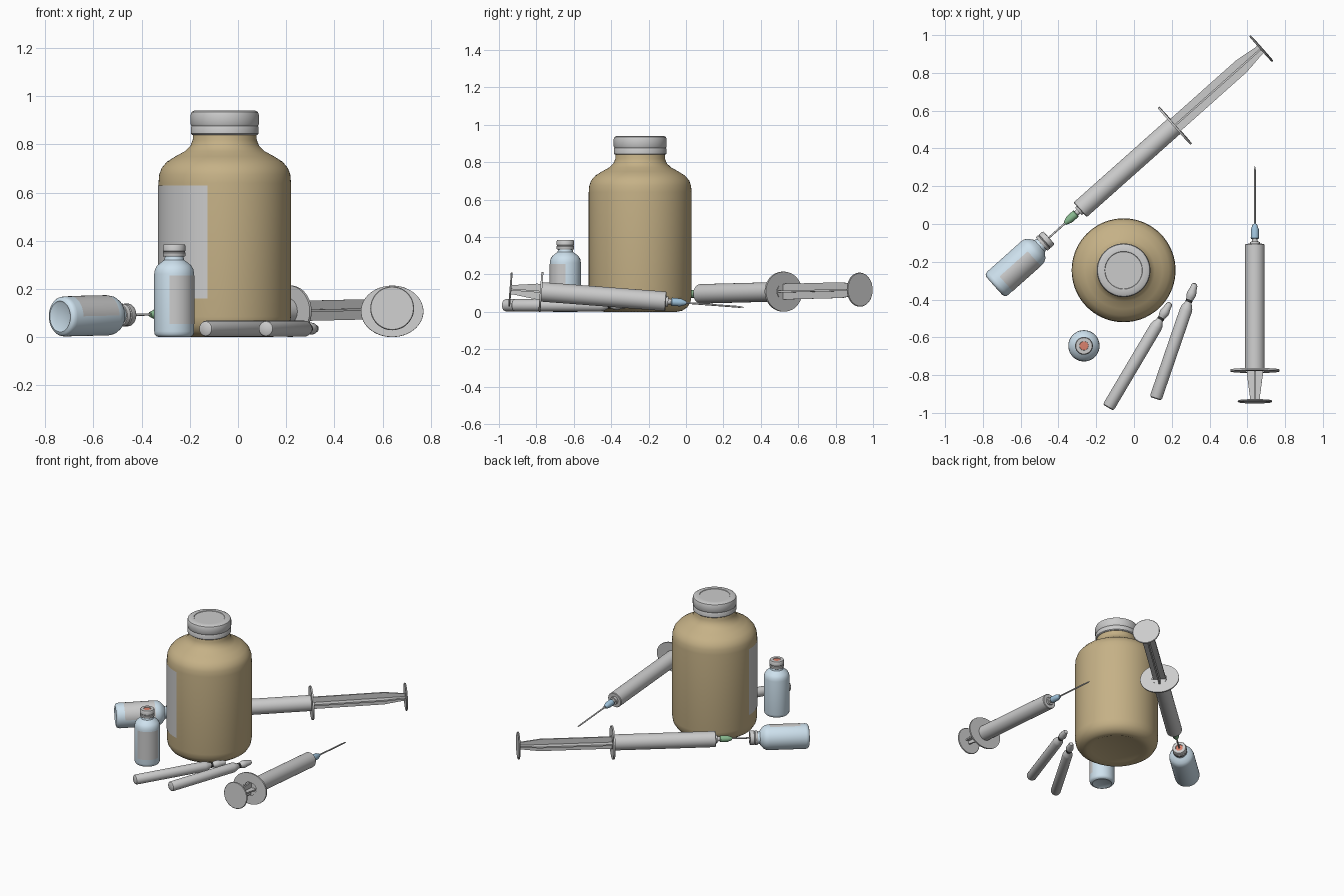
import bpy, bmesh, math
from mathutils import Matrix, Vector

if "Cube" in bpy.data.objects:
    bpy.data.objects.remove(bpy.data.objects["Cube"])


def material(name, rgb):
    m = bpy.data.materials.new(name)
    m.diffuse_color = (*rgb, 1)
    m.use_nodes = True
    m.node_tree.nodes["Principled BSDF"].inputs["Base Color"].default_value = m.diffuse_color
    return m


TAN = material("tan_glass", (0.56, 0.44, 0.24))
BLUE = material("pale_blue_glass", (0.62, 0.76, 0.86))
RED = material("red_rubber", (0.70, 0.22, 0.15))
GREEN = material("green_plastic", (0.25, 0.50, 0.28))
HUB_BLUE = material("blue_plastic", (0.35, 0.55, 0.72))
DARK = material("dark_band", (0.03, 0.03, 0.03))


def frame(origin, zdir, xdir=(1, 0, 0)):
    """Matrix with local z along zdir and local x close to xdir."""
    z = Vector(zdir).normalized()
    x = Vector(xdir)
    x = (x - z * x.dot(z)).normalized()
    m = Matrix((x, z.cross(x), z)).transposed().to_4x4()
    m.translation = Vector(origin)
    return m


def finish(name, bm, M, mat=None):
    me = bpy.data.meshes.new(name)
    bm.to_mesh(me)
    bm.free()
    ob = bpy.data.objects.new(name, me)
    bpy.context.collection.objects.link(ob)
    ob.matrix_world = M
    if mat:
        me.materials.append(mat)
    bpy.ops.object.select_all(action='DESELECT')
    ob.select_set(True)
    bpy.context.view_layer.objects.active = ob
    bpy.ops.object.shade_smooth_by_angle(angle=math.radians(35))
    return ob


def lathe(name, profile, M, mat=None, seg=48, sx=1, sy=1):
    """Revolve (radius, z) points about local z; r = 0 ends become poles."""
    bm = bmesh.new()
    rings = []
    for r, z in profile:
        n = 1 if r == 0 else seg
        rings.append([bm.verts.new((r * sx * math.cos(2 * math.pi * i / seg),
                                    r * sy * math.sin(2 * math.pi * i / seg), z)) for i in range(n)])
    for a, b in zip(rings, rings[1:]):
        for i in range(seg):
            j = (i + 1) % seg
            vs = [a[i % len(a)], a[j % len(a)], b[j % len(b)], b[i % len(b)]]
            bm.faces.new(list(dict.fromkeys(vs)))
    bmesh.ops.recalc_face_normals(bm, faces=bm.faces[:])
    return finish(name, bm, M, mat)


def label(name, r, a0, a1, z0, z1, M):
    """Curved paper label over an arc in degrees."""
    bm = bmesh.new()
    n = 24
    cols = []
    for i in range(n + 1):
        a = math.radians(a0 + (a1 - a0) * i / n)
        cols.append([bm.verts.new((r * math.cos(a), r * math.sin(a), z)) for z in (z0, z1)])
    for a, b in zip(cols, cols[1:]):
        bm.faces.new((a[0], b[0], b[1], a[1]))
    finish(name, bm, M)


def small_vial(name, M):
    lathe(name + "_glass", [(0, 0.006), (0.058, 0.004), (0.064, 0), (0.075, 0.004), (0.081, 0.012), (0.083, 0.024),
                            (0.083, 0.262), (0.080, 0.281), (0.071, 0.297), (0.055, 0.310),
                            (0.042, 0.320), (0.038, 0.335), (0.038, 0.345), (0, 0.345)], M, BLUE)
    lathe(name + "_cap", [(0.036, 0.334), (0.045, 0.334), (0.047, 0.338), (0.047, 0.350), (0.044, 0.354),
                          (0.047, 0.358), (0.047, 0.378), (0.043, 0.385), (0.024, 0.385),
                          (0.023, 0.381), (0.023, 0.370)], M)
    lathe(name + "_stopper", [(0.024, 0.370), (0.024, 0.381), (0, 0.382)], M, RED)
    label(name + "_label", 0.0842, 256, 360, 0.055, 0.255, M)


def plunger_rod(name, z0, z1, M):
    """Cross-shaped rod that narrows towards the thumb disc."""
    bm = bmesh.new()
    t = 0.005
    for k in (0, 1):
        rows = []
        for w, z in ((0.042, z0), (0.042, z1 - 0.14), (0.026, z1 - 0.02), (0.026, z1)):
            pts = [(-w, -t), (w, -t), (w, t), (-w, t)]
            rows.append([bm.verts.new((y, x, z) if k else (x, y, z)) for x, y in pts])
        for a, b in zip(rows, rows[1:]):
            for i in range(4):
                j = (i + 1) % 4
                bm.faces.new((a[i], a[j], b[j], b[i]))
        bm.faces.new(rows[0])
        bm.faces.new(rows[-1])
    bmesh.ops.recalc_face_normals(bm, faces=bm.faces[:])
    finish(name, bm, M)


def syringe(name, M, pulled, hub_mat):
    """Origin at the front of the barrel, plunger towards local +z."""
    L = 0.67
    end = L + pulled
    lathe(name + "_barrel", [(0, -0.012), (0.026, -0.012), (0.028, 0), (0.049, 0), (0.052, 0.004), (0.052, L),
                             (0.046, L), (0.046, 0.01), (0, 0.01)], M)
    lathe(name + "_finger_flange", [(0.05, L - 0.005), (0.996, L - 0.005), (1, L - 0.002), (1, L + 0.003),
                                    (0.996, L + 0.006), (0.40, L + 0.006)], M, None, 64, 0.13, 0.107)
    plunger_rod(name + "_plunger_rod", end - 0.64, end, M)
    s = end - 0.64
    lathe(name + "_plunger_stopper", [(0, s - 0.012), (0.045, s), (0.045, s + 0.03), (0, s + 0.03)], M)
    lathe(name + "_thumb_disc", [(0, end - 0.004), (0.088, end - 0.004), (0.091, end - 0.001),
                                 (0.091, end + 0.003), (0.088, end + 0.006), (0, end + 0.006)], M)
    lathe(name + "_nozzle", [(0.014, -0.04), (0.016, 0.0)], M, None, 24)
    lathe(name + "_needle_hub", [(0, -0.108), (0.010, -0.108), (0.014, -0.098), (0.021, -0.078),
                                 (0.022, -0.032), (0.019, -0.028), (0, -0.028)], M, hub_mat, 24)
    lathe(name + "_needle", [(0, -0.42), (0.005, -0.395), (0.005, -0.10)], M, None, 12)


# Large bottle with ringed cap and side label
B = frame((-0.055, -0.245, 0), (0, 0, 1))
lathe("large_bottle", [(0, 0.012), (0.17, 0.010), (0.195, 0), (0.225, 0.006), (0.252, 0.024), (0.269, 0.052), (0.275, 0.085),
                       (0.275, 0.64), (0.272, 0.675), (0.262, 0.702), (0.240, 0.728), (0.205, 0.750),
                       (0.165, 0.772), (0.143, 0.793), (0.133, 0.818), (0.131, 0.86), (0, 0.86)], B, TAN, 72)
lathe("large_bottle_cap", [(0.125, 0.840), (0.135, 0.840), (0.141, 0.845), (0.141, 0.870), (0.138, 0.877),
                           (0.142, 0.884), (0.142, 0.922), (0.138, 0.934), (0.128, 0.940),
                           (0.100, 0.940), (0.098, 0.937), (0, 0.937)], B, None, 72)
label("large_bottle_label", 0.277, 178, 255, 0.16, 0.63, B)

# Standing vial
small_vial("standing_vial", frame((-0.265, -0.645, 0), (0, 0, 1)))

# Long syringe drawn out, its needle pushed into the lying vial
axis = Vector((0.747, 0.665, 0.0175)).normalized()
side = (0.665, -0.747, 0)
front = Vector((-0.285, 0.075, 0.096))
syringe("drawn_syringe", frame(front, axis, side), 0.613, GREEN)
small_vial("lying_vial", frame(front - axis * (0.222 + 0.385), axis, side))

# Short syringe pointing backwards, needle low
syringe("short_syringe", frame((0.64, -0.107, 0.056), (0, -1, 0.076)), 0.163, HUB_BLUE)

# Two ampoules lying side by side
for i, (base, tip) in enumerate((((-0.137, -0.972), (0.193, -0.415)), ((0.114, -0.925), (0.325, -0.310)))):
    d = (tip[0] - base[0], tip[1] - base[1], 0)
    A = frame((*base, 0.035), d, (0, 0, 1))
    n = f"ampoule_{i + 1}"
    lathe(n + "_glass", [(0, 0), (0.024, 0), (0.030, 0.004), (0.033, 0.012), (0.033, 0.495), (0.030, 0.512),
                         (0.021, 0.530), (0.016, 0.542), (0.016, 0.554), (0.021, 0.564), (0.025, 0.580),
                         (0.024, 0.595), (0.019, 0.615), (0.017, 0.632), (0.012, 0.643), (0, 0.647)], A, None, 32)
    lathe(n + "_neck_band", [(0.016, 0.541), (0.018, 0.541), (0.018, 0.555), (0.016, 0.555)], A, DARK, 32)
